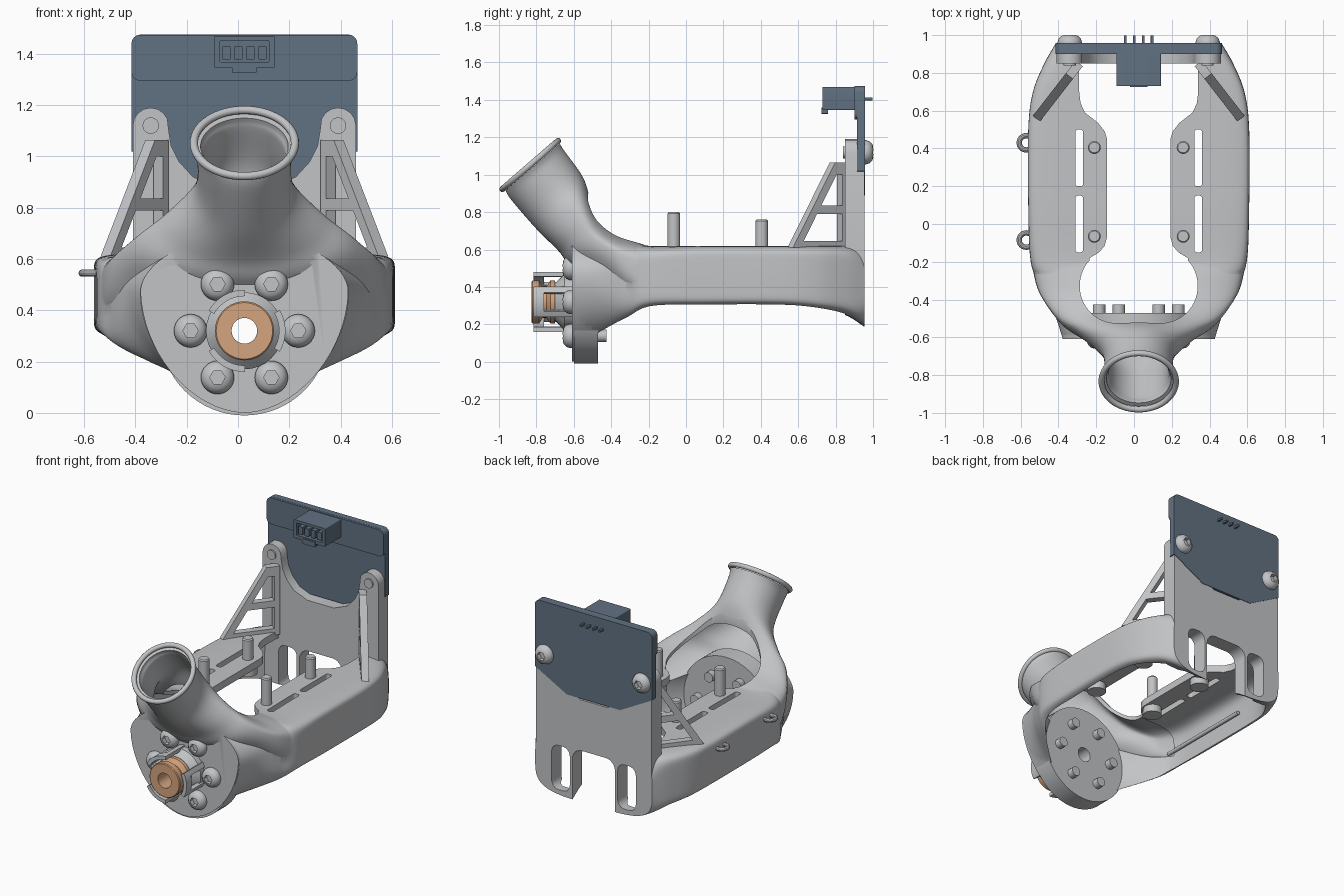
import bpy, bmesh, math
from mathutils import Matrix, Vector

if "Cube" in bpy.data.objects:
    bpy.data.objects.remove(bpy.data.objects["Cube"])
CX = 0.025  # centre line of the mount
FRONT, BACK = Matrix.Rotation(math.pi / 2, 4, 'X'), Matrix.Rotation(-math.pi / 2, 4, 'X')
UP = Matrix.Identity(4)


def material(name, rgb):
    m = bpy.data.materials.new(name)
    m.use_nodes = True
    m.diffuse_color = (*rgb, 1)
    m.node_tree.nodes["Principled BSDF"].inputs["Base Color"].default_value = (*rgb, 1)
    return m


GREY = material("light grey", (0.54, 0.55, 0.565))
SLATE = material("slate blue", (0.12, 0.165, 0.222))
COPPER = material("copper", (0.66, 0.37, 0.21))


def finish(name, bm, mat):
    bmesh.ops.remove_doubles(bm, verts=bm.verts, dist=1e-5)
    bmesh.ops.recalc_face_normals(bm, faces=bm.faces)
    me = bpy.data.meshes.new(name)
    bm.to_mesh(me)
    bm.free()
    me.materials.append(mat)
    ob = bpy.data.objects.new(name, me)
    bpy.context.collection.objects.link(ob)
    return ob


def skin(name, rings, mat=GREY, caps=True):
    """Join rings of points into a tube."""
    bm = bmesh.new()
    rows = [[bm.verts.new(p) for p in r] for r in rings]
    n = len(rows[0])
    for a, b in zip(rows, rows[1:]):
        for i in range(n):
            bm.faces.new((a[i], a[(i + 1) % n], b[(i + 1) % n], b[i]))
    if caps:
        bm.faces.new(rows[0])
        bm.faces.new(rows[-1])
    return finish(name, bm, mat)


def prism(name, pts, a, b, mat=GREY, frame=None):
    """Extrude an (x, z) outline from depth a to b; frame maps (u, depth, z)."""
    f = frame or Matrix.Translation((CX, 0, 0))
    return skin(name, [[f @ Vector((u, d, z)) for u, z in pts] for d in (a, b)], mat)


def mirrored(pts):
    return pts + [(-x, z) for x, z in reversed(pts)]


def rrect(x0, z0, x1, z1, r, steps=6):
    corners = [(x1 - r, z1 - r), (x0 + r, z1 - r), (x0 + r, z0 + r), (x1 - r, z0 + r)]
    angles = [[(k + j / steps) * math.pi / 2 for j in range(steps + 1)] for k in range(4)]
    return [(cx + r * math.cos(a), cz + r * math.sin(a)) for (cx, cz), row in zip(corners, angles) for a in row]


def lathe(name, prof, loc, rot=UP, mat=GREY, seg=32):
    m = Matrix.Translation(loc) @ rot
    rings = [[m @ Vector((r * math.cos(t), r * math.sin(t), h)) for t in
              [2 * math.pi * i / seg for i in range(seg)]] for r, h in prof]
    return skin(name, rings, mat, prof[0] != prof[-1])


def rod(name, r, h, loc, rot=UP, mat=GREY, seg=32):
    return lathe(name, [(r, 0), (r, h)], loc, rot, mat, seg)


def sections(keys, steps=6):
    """Smooth blend of (y0, z0, y1, z1, half width, squareness, mid) sections into rings."""
    out = []
    for i in range(len(keys) - 1):
        p0, p1, p2, p3 = (keys[max(0, min(len(keys) - 1, i + d))] for d in (-1, 0, 1, 2))
        for s in range(steps + (i == len(keys) - 2)):
            t = s / steps
            out.append([0.5 * (2 * b + (c - a) * t + (2 * a - 5 * b + 4 * c - d) * t * t
                               + (3 * b - a - 3 * c + d) * t ** 3) for a, b, c, d in zip(p0, p1, p2, p3)])
    return [section(k) for k in out]


def section(key, count=72):
    y0, z0, y1, z1, w, n, mid = key
    pts = []
    for i in range(count):
        t = 2 * math.pi * (i + 0.5) / count
        c, s = (math.copysign(abs(f) ** (2 / n), f) for f in (math.cos(t), math.sin(t)))
        k = mid + s * ((1 - mid) if s > 0 else mid)
        pts.append((CX + w * c, y0 + (y1 - y0) * k, z0 + (z1 - z0) * k))
    return pts


def boolean(target, op, tools):
    for t in tools:
        t.hide_render = True
        m = target.modifiers.new("cut", 'BOOLEAN')
        m.operation, m.object, m.solver = op, t, 'EXACT'
    bpy.context.view_layer.update()
    me = bpy.data.meshes.new_from_object(target.evaluated_get(bpy.context.evaluated_depsgraph_get()))
    target.modifiers.clear()
    target.data = me
    for t in tools:
        bpy.data.objects.remove(t)


def upright(y, w, zb, zt, n, mid=0.5):
    return (y, zb, y, zt, w, n, mid)


# Body: hollow frame, nose plate, intake neck and rear wall
body = skin("body", sections([
    upright(-.60, .405, .04, .70, 1.9, .64), upright(-.45, .455, .10, .69, 2.3, .6),
    upright(-.32, .52, .195, .65, 4), upright(-.2, .572, .28, .62, 8),
    upright(.1, .585, .297, .62, 11), upright(.5, .585, .297, .62, 11),
    upright(.7, .56, .28, .62, 10), upright(.85, .50, .25, .62, 8), upright(.955, .44, .185, .62, 4)]))
neck_keys = [(-.965, .915, -.675, 1.165, .195, 2, .5), (-.93, .86, -.645, 1.12, .183, 2, .5),
             (-.80, .71, -.55, .985, .197, 2, .55), (-.68, .59, -.505, .85, .315, 2, .62),
             (-.61, .50, -.45, .755, .425, 2, .68), (-.42, .36, -.34, .675, .525, 2.3, .7),
             (-.2, .32, -.2, .618, .568, 5, .5)]
neck = skin("neck", sections(neck_keys))
nose = skin("nose", [section(upright(y, .405, 0, .70, 1.84, .68)) for y in (-.61, -.47)])
half = [(.435, .42), (.435, 1.12)]
half += [(.365 + .07 * math.cos(t * math.pi / 8), 1.12 + .07 * math.sin(t * math.pi / 8)) for t in range(1, 8)]
half += [(.295, 1.10), (.285, 1.04), (.255, .98), (.2, .92), (.1, .88)]
boolean(body, 'UNION', [neck, nose, prism("wall", mirrored(half), .85, .955)])


def shrink(k, t=.024):
    d = Vector((k[2] - k[0], k[3] - k[1])).normalized() * t
    return (k[0] + d.x, k[1] + d.y, k[2] - d.x, k[3] - d.y, k[4] - t, k[5], k[6])


# Openings: inside of the frame, intake bore, deck gaps and slots
inner = [shrink(k) for k in neck_keys]
first = inner[0]
inner.insert(0, (first[0] - .1, first[1] + .115, first[2] - .1, first[3] + .115) + first[4:])
cavity = skin("cavity", sections([
    upright(-.47, .32, 0, .64, 2), upright(-.35, .42, .02, .60, 3), upright(-.2, .53, .05, .57, 8),
    upright(.1, .545, .05, .57, 9), upright(.5, .545, .05, .57, 9), upright(.7, .515, .05, .57, 9),
    upright(.851, .42, .05, .57, 9)]))
flat = Matrix(((1, 0, 0, CX), (0, 0, 1, 0), (0, 1, 0, 0), (0, 0, 0, 1)))  # outline in plan
flange = [(.26, -.3), (.26, -.18), (.21, -.15), (.18, -.115), (.168, -.07),
          (.168, .45), (.18, .49), (.215, .535), (.285, .59), (.308, .64), (.315, .7), (.315, .85)]
cutters = [cavity, skin("bore", sections(inner)),
           rod("axle_hole", .05, .4, (CX, -.4, .32), FRONT),
           prism("rear_opening", rrect(-.16, -.1, .16, .535, .07), .8, 1),
           prism("front_opening", rrect(-.312, -.525, .312, -.13, .195, 14), .3, .9, frame=flat),
           prism("deck_gap", mirrored(flange), .4, .8, frame=flat)]
for s in (-1, 1):
    cutters.append(prism("leg_slot", rrect(s * .248 - .068, .225, s * .248 + .068, .525, .05), .8, 1))
    for y in (-.15, .2):
        cutters.append(prism("deck_slot", rrect(s * .315 - .021, y, s * .315 + .021, y + .3, .015), .5, .7, frame=flat))
boolean(body, 'DIFFERENCE', cutters)

# Full disc closing the back of the nose plate
lathe("nose_disc", [(.05, 0), (.33, 0), (.33, .13), (.05, .13), (.05, 0)], (CX, -.47, .32), FRONT, seg=64)

# Rolled lip of the intake
lip = [(.197 + .016 * math.cos(t * math.pi / 6), .016 * math.sin(t * math.pi / 6)) for t in range(13)]
lip[-1] = lip[0]
lathe("intake_lip", lip, (CX, -.833, 1.052), Matrix.Rotation(.714, 4, 'X'), seg=64)

# Domed socket screws, one shape used for the nose and the board
DOME = [(.063, 0), (.065, .012), (.058, .032), (.043, .046), (.024, .052)]


def screw(name, loc, rot):
    ob = lathe(name, DOME, loc, rot, seg=28)
    boolean(ob, 'DIFFERENCE', [rod("hex", .03, .06, Vector(loc) + rot @ Vector((0, 0, .022)), rot, seg=6)])


for k in range(6):
    x, z = CX + .21 * math.cos(k * math.pi / 3), .32 + .21 * math.sin(k * math.pi / 3)
    screw("nose_screw", (x, -.608, z), FRONT)
    rod("nose_screw_end", .033, .07, (x, -.425, z), FRONT, seg=20)

# Hub, its three claws and the copper wheel
lathe("hub", [(.05, 0), (.15, 0), (.15, .05), (.10, .10), (.05, .10), (.05, 0)], (CX, -.60, .32), FRONT)
for k in range(3):
    arc = [(k * 2 / 3 - .17 + .34 * i / 10) * math.pi for i in range(11)]
    shape = [(r * math.cos(a), .32 + r * math.sin(a)) for r, row in ((.16, arc), (.135, arc[::-1])) for a in row]
    prism("claw_rim", shape, -.815, -.76)
    for side in (shape[:3] + shape[19:], shape[8:14]):
        prism("claw_foot", side, -.78, -.60)
lathe("copper_wheel", [(.05, 0), (.115, 0), (.115, .025), (.085, .045), (.085, .065), (.115, .085),
                       (.115, .12), (.11, .125), (.05, .125), (.05, 0)], (CX, -.70, .32), FRONT, COPPER, 48)

# Deck studs with heads under the deck
for s in (-1, 1):
    for y, top in ((-.065, .80), (.405, .76)):
        lathe("deck_stud", [(.06, .52), (.06, .58), (.034, .58), (.034, top - .008), (.028, top)],
              (CX + s * .235, y, 0), seg=24)

# Diagonal braces between deck and rear wall
for s in (-1, 1):
    run = Vector((s * .225, -.29, 0)).normalized()
    side = Vector((run.y, -run.x, 0))
    frame = Matrix(((run.x, side.x, 0, CX + s * .315), (run.y, side.y, 0, .85), (0, 0, 1, 0), (0, 0, 0, 1)))
    bars = {"upright": [(0, .6), (.035, .6), (.035, 1.06), (0, 1.06)],
            "slope": [(.32, .61), (.37, .61), (.085, 1.065), (.035, 1.065)],
            "cross": [(.02, .79), (.23, .79), (.2, .835), (.02, .835)],
            "foot": [(.02, .61), (.34, .61), (.33, .645), (.02, .645)],
            "head": [(0, 1.0), (.09, 1.0), (.085, 1.065), (0, 1.065)]}
    for part, pts in bars.items():
        prism("brace_" + part, pts, -.024, .024, frame=frame)

# Cable hooks on one side and the rail inside them
for y in (-.085, .43):
    bpy.ops.mesh.primitive_torus_add(location=(-.57, y, .545), major_radius=.038, minor_radius=.014,
                                     major_segments=24, minor_segments=10)
    hook = bpy.context.object
    hook.name = "cable_hook"
    hook.data.materials.append(GREY)
rod("cable_rail", .014, .7, (-.50, -.25, .42), BACK, seg=12)

# Circuit board, thick top band, connector and screws
board = rrect(-.44, 1.0, .44, 1.475, .035)[:14] + [(-.44, 1.02), (-.2, .89), (.2, .89), (.44, 1.02)]
prism("board", board, .915, .958, SLATE)
prism("board_band", rrect(-.44, 1.295, .44, 1.474, .033), .90, .93, SLATE)
plug = prism("connector", rrect(-.118, 1.345, .118, 1.47, .006), .73, .91, SLATE)
boolean(plug, 'DIFFERENCE', [prism("mouth", rrect(-.095, 1.368, .095, 1.452, .004), .7, .80, SLATE)])
prism("connector_latch", rrect(-.047, 1.325, .047, 1.36, .004), .725, .76, SLATE)
for k in range(4):
    x = (k - 1.5) * .047
    prism("connector_contact", rrect(x - .016, 1.378, x + .016, 1.43, .004), .735, .82, SLATE)
    prism("board_pin", rrect(x - .007, 1.398, x + .007, 1.412, .001), .9, .997, SLATE)
for s in (-1, 1):
    screw("board_screw", (CX + s * .365, .95, 1.12), BACK)
    rod("board_screw_tip", .032, .03, (CX + s * .365, .87, 1.12), FRONT, seg=24)

# Smooth rounded surfaces, keep crisp edges
bpy.ops.object.select_all(action='DESELECT')
for ob in bpy.context.collection.objects:
    if ob.type == 'MESH':
        ob.select_set(True)
        bpy.context.view_layer.objects.active = ob
bpy.ops.object.shade_smooth_by_angle(angle=math.radians(32))
